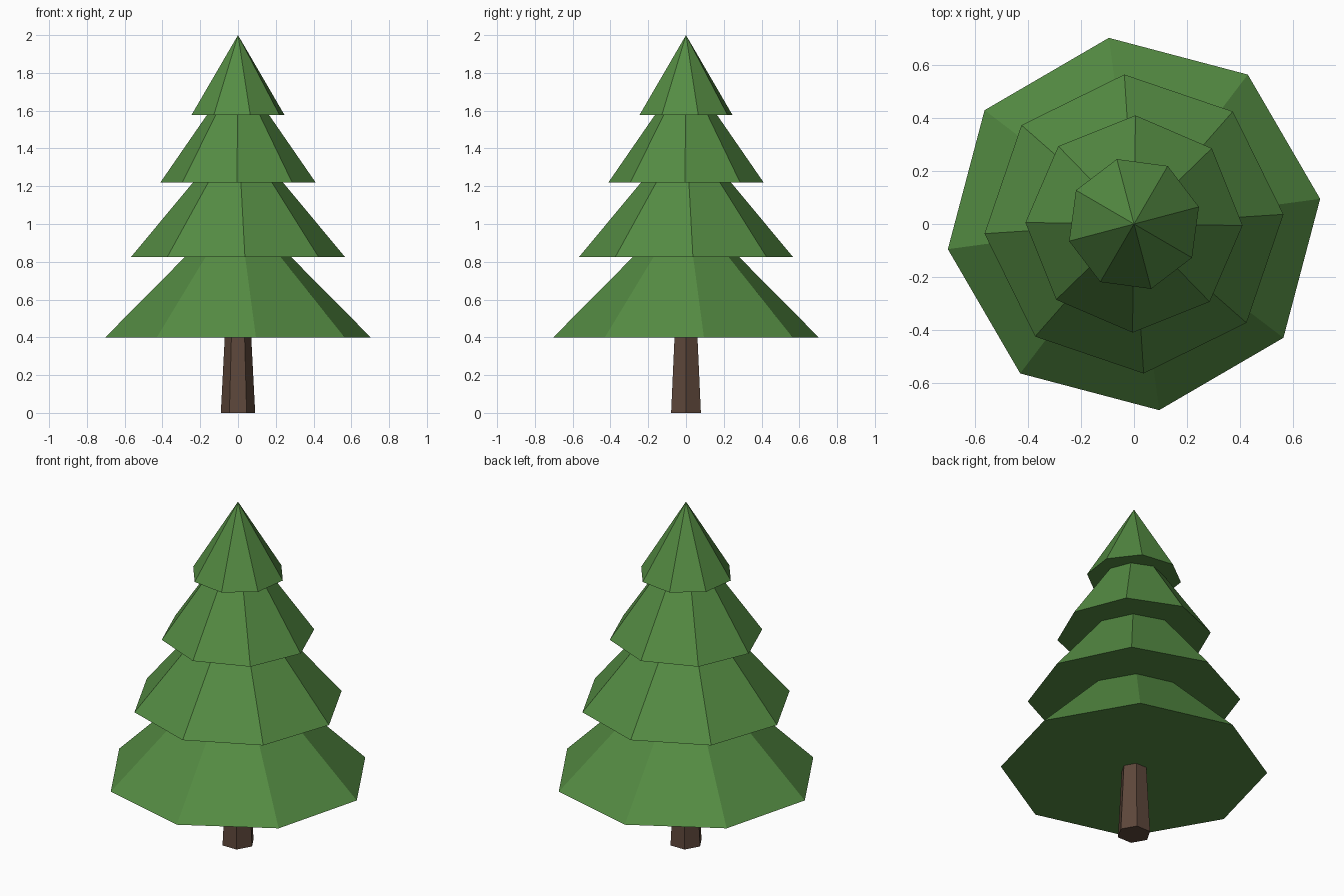
import bpy, bmesh, math
from mathutils import Matrix

if "Cube" in bpy.data.objects:
    bpy.data.objects.remove(bpy.data.objects["Cube"])


def material(name, rgb):
    m = bpy.data.materials.new(name)
    m.diffuse_color = (*rgb, 1.0)
    m.use_nodes = True
    m.node_tree.nodes["Principled BSDF"].inputs["Base Color"].default_value = m.diffuse_color
    return m


green = material("pine_green", (0.09, 0.262, 0.056))
brown = material("bark_brown", (0.11, 0.063, 0.043))


def ring(bm, sides, radius, z, turn):
    return [bm.verts.new((radius * math.cos(turn + math.tau * i / sides),
                          radius * math.sin(turn + math.tau * i / sides), z))
            for i in range(sides)]


def cone(name, sides, r1, z1, r2, z2, turn_deg, mat):
    """Closed, flat-faced frustum; a zero top radius gives a point."""
    bm = bmesh.new()
    turn = math.radians(turn_deg)
    low = ring(bm, sides, r1, z1, turn)
    bm.faces.new(low[::-1])
    if r2 > 0:
        top = ring(bm, sides, r2, z2, turn)
        bm.faces.new(top)
    else:
        tip = bm.verts.new((0, 0, z2))
    for i in range(sides):
        j = (i + 1) % sides
        if r2 > 0:
            bm.faces.new((low[i], low[j], top[j], top[i]))
        else:
            bm.faces.new((low[i], low[j], tip))
    mesh = bpy.data.meshes.new(name)
    bm.to_mesh(mesh)
    bm.free()
    mesh.materials.append(mat)
    obj = bpy.data.objects.new(name, mesh)
    bpy.context.collection.objects.link(obj)


# Tapered six-sided trunk, running slightly into the lowest tier
cone("trunk", 6, 0.091, 0.0, 0.068, 0.44, 0, brown)

# Foliage tiers: base radius, base z, top radius, top z, turn in degrees
tiers = [
    (0.711, 0.398, 0.234, 0.875, 7.7),
    (0.567, 0.826, 0.197, 1.27, 3.7),
    (0.411, 1.22, 0.128, 1.63, -0.8),
    (0.254, 1.578, 0.0, 2.0, 14.8),
]
for n, (r1, z1, r2, z2, turn) in enumerate(tiers, 1):
    cone(f"foliage_tier_{n}", 8, r1, z1, r2, z2, turn, green)
